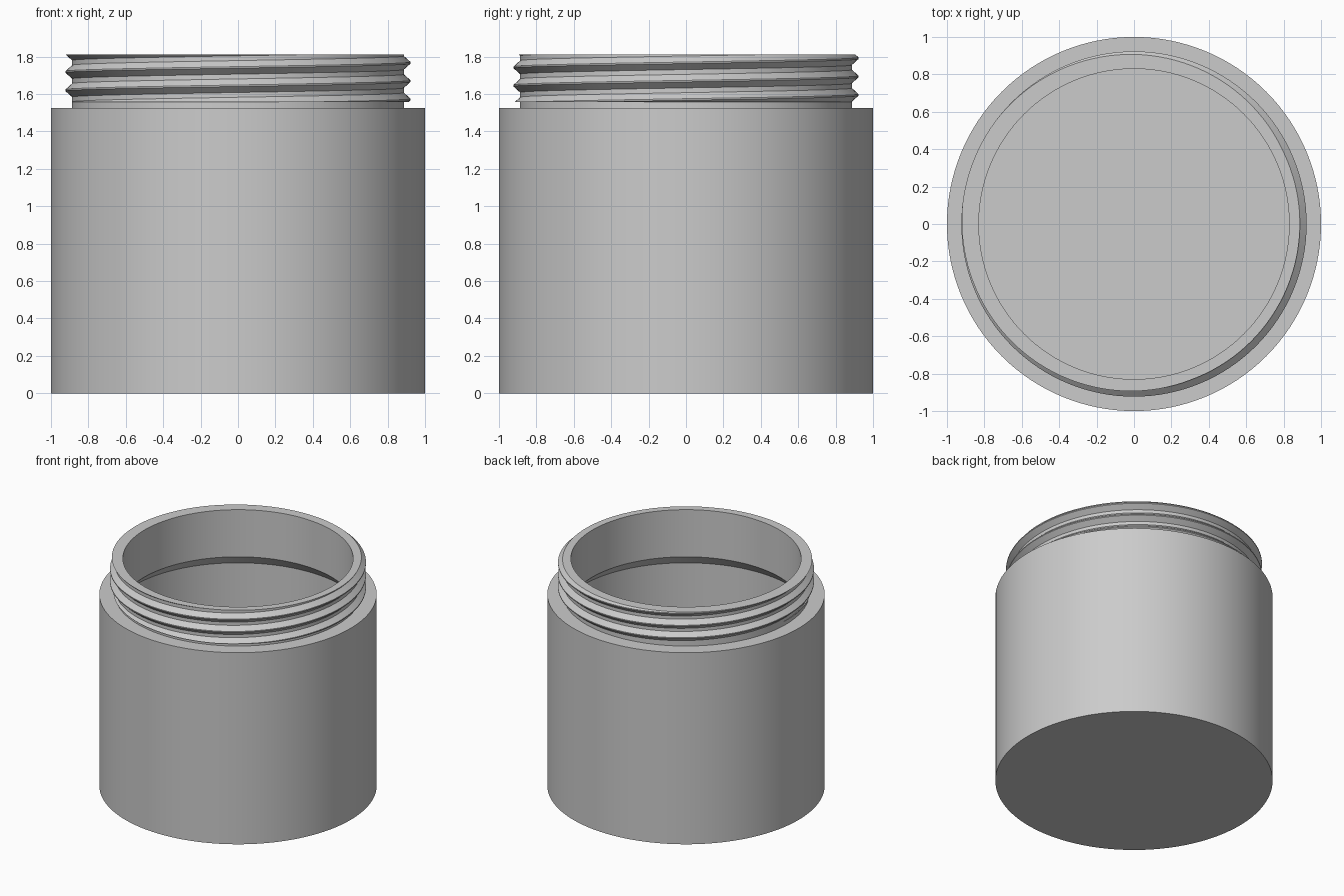
import bpy, bmesh, math

if "Cube" in bpy.data.objects:
    bpy.data.objects.remove(bpy.data.objects["Cube"], do_unlink=True)

SEGMENTS = 128
TOP, SHOULDER = 1.81, 1.525
NECK_OUT, NECK_IN, CAVITY = 0.887, 0.83, 0.92

grey = bpy.data.materials.new("plain grey")
grey.use_nodes = True
colour = (0.6, 0.6, 0.6, 1)
grey.diffuse_color = colour
grey.node_tree.nodes["Principled BSDF"].inputs["Base Color"].default_value = colour


def finish(bm, name):
    """Turn a bmesh into a shaded, coloured object."""
    bmesh.ops.recalc_face_normals(bm, faces=bm.faces)
    mesh = bpy.data.meshes.new(name)
    bm.to_mesh(mesh)
    bm.free()
    mesh.materials.append(grey)
    obj = bpy.data.objects.new(name, mesh)
    bpy.context.collection.objects.link(obj)
    bpy.ops.object.select_all(action="DESELECT")
    obj.select_set(True)
    bpy.context.view_layer.objects.active = obj
    bpy.ops.object.shade_smooth_by_angle(angle=math.radians(25))
    return obj


# Jar body: hollow lathed wall, shoulder and neck
profile = [(0, 0), (1, 0), (1, SHOULDER), (NECK_OUT, SHOULDER),
           (NECK_OUT, TOP), (NECK_IN, TOP), (NECK_IN, 1.435),
           (CAVITY, 1.345), (CAVITY, 0.08), (0, 0.08)]
bm = bmesh.new()
verts = [bm.verts.new((r, 0, z)) for r, z in profile]
edges = [bm.edges.new(pair) for pair in zip(verts, verts[1:])]
bmesh.ops.spin(bm, geom=verts + edges, cent=(0, 0, 0), axis=(0, 0, 1),
               angle=math.tau, steps=SEGMENTS, use_merge=True)
bmesh.ops.remove_doubles(bm, verts=bm.verts, dist=0.0005)
finish(bm, "jar_body")

# Screw thread: helical ridge trimmed flat at the bottom and the rim
PITCH, BASE, CREST = 0.098, 1.571, 0.923
HALF, TIP, ROOT = 0.038, 0.004, NECK_OUT - 0.002
section = [(ROOT, -HALF), (CREST, -TIP), (CREST, TIP), (ROOT, HALF)]
bm = bmesh.new()
previous = None
for i in range(-SEGMENTS, 3 * SEGMENTS + SEGMENTS // 2):
    turn = i / SEGMENTS
    a = turn * math.tau
    ring = [bm.verts.new((r * math.cos(a), r * math.sin(a), BASE + PITCH * turn + h))
            for r, h in section]
    if previous:
        for k in range(4):
            n = (k + 1) % 4
            bm.faces.new((previous[k], previous[n], ring[n], ring[k]))
    previous = ring
for height, direction in ((1.557, -1), (TOP, 1)):
    cut = bmesh.ops.bisect_plane(
        bm, geom=bm.verts[:] + bm.edges[:] + bm.faces[:], dist=1e-6,
        plane_co=(0, 0, height), plane_no=(0, 0, direction), clear_outer=True)
    rim = [e for e in cut["geom_cut"] if isinstance(e, bmesh.types.BMEdge)]
    bmesh.ops.triangle_fill(bm, edges=rim, use_beauty=True, normal=(0, 0, direction))
finish(bm, "screw_thread")
